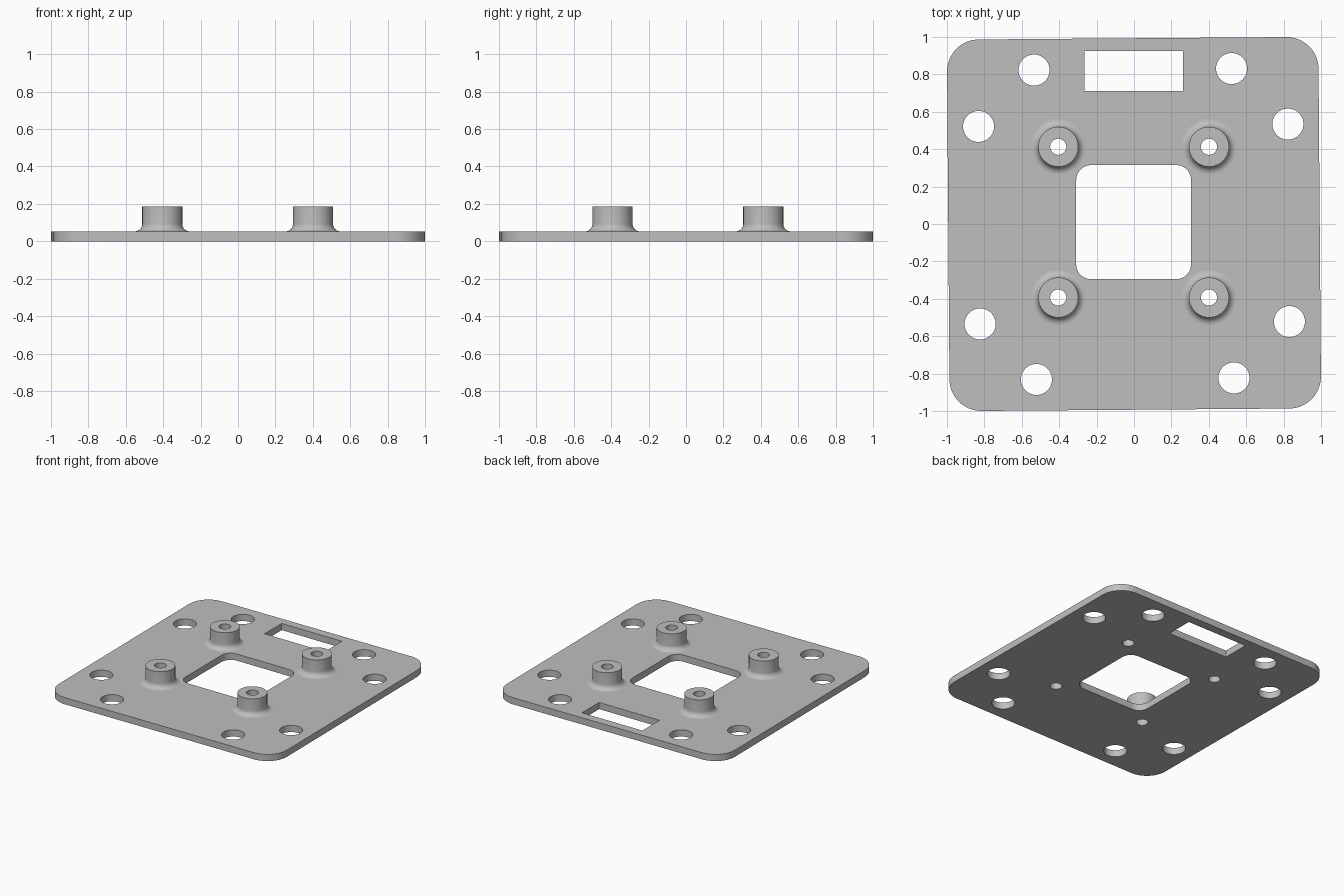
import bpy
import bmesh
from math import sin, cos, pi
from mathutils import Matrix, Vector

THICK = 0.053           # plate thickness
TOP = 0.187             # standoff height
TILT = 0.0078           # outline and bolt holes sit slightly turned
BORE, POST, FILLET = 0.043, 0.107, 0.04
CENTRE = Vector((-0.002, 0.01))   # centre of the window and standoffs
SPACING = 0.403

cube = bpy.data.objects.get("Cube")
if cube:
    bpy.data.objects.remove(cube, do_unlink=True)

grey = bpy.data.materials.new("light_grey")
grey.use_nodes = True
grey.diffuse_color = (0.52, 0.52, 0.52, 1)
grey.node_tree.nodes["Principled BSDF"].inputs["Base Color"].default_value = grey.diffuse_color


def circle(centre, radius, count=64):
    return [Vector((centre[0] + radius * cos(2 * pi * i / count),
                    centre[1] + radius * sin(2 * pi * i / count))) for i in range(count)]


def rectangle(centre, hx, hy, radius=0.0, steps=12):
    """Counter-clockwise rectangle with optional rounded corners."""
    points = []
    for k, (sx, sy) in enumerate([(1, 1), (-1, 1), (-1, -1), (1, -1)]):
        corner = Vector((centre[0] + sx * (hx - radius), centre[1] + sy * (hy - radius)))
        for i in range(steps + 1 if radius else 1):
            angle = (k + i / steps) * pi / 2
            points.append(corner + radius * Vector((cos(angle), sin(angle))))
    return points


def turned(points):
    rotation = Matrix.Rotation(TILT, 2)
    return [rotation @ p for p in points]


def ring(bm, points, z):
    verts = [bm.verts.new((p.x, p.y, z)) for p in points]
    edges = [bm.edges.new((verts[i - 1], verts[i])) for i in range(len(verts))]
    return verts, edges


def loft(bm, a, b):
    for i in range(len(a)):
        bm.faces.new((a[i - 1], a[i], b[i], b[i - 1]))


def cap(bm, edges, direction):
    result = bmesh.ops.triangle_fill(bm, edges=edges, use_beauty=True, normal=(0, 0, direction))
    for face in result["geom"]:
        if isinstance(face, bmesh.types.BMFace):
            face.normal_update()
            if face.normal.z * direction < 0:
                face.normal_flip()


def finish(bm, name):
    mesh = bpy.data.meshes.new(name)
    bm.to_mesh(mesh)
    bm.free()
    mesh.materials.append(grey)
    obj = bpy.data.objects.new(name, mesh)
    bpy.context.collection.objects.link(obj)
    bpy.ops.object.select_all(action='DESELECT')
    obj.select_set(True)
    bpy.context.view_layer.objects.active = obj
    bpy.ops.object.shade_smooth_by_angle(angle=pi / 6)
    return obj


posts = {f"standoff_{row}_{side}": CENTRE + SPACING * Vector((sx, sy))
         for sx, side in ((-1, "right"), (1, "left"))
         for sy, row in ((-1, "front"), (1, "back"))}

# Openings through the plate: centre window, cable slot, eight bolt holes
openings = [rectangle(CENTRE, 0.307, 0.305, 0.08),
            rectangle((-0.001, 0.818), 0.264, 0.107)]
for sx in (-1, 1):
    for sy in (-1, 1):
        for x, y in ((0.528, 0.827), (0.827, 0.528)):
            openings.append(turned(circle((sx * x, sy * y), 0.083)))

# Plate
bm = bmesh.new()
upper, lower = [], []
outline = turned(rectangle((0, 0), 0.993, 0.993, 0.17))
for index, points in enumerate([outline] + openings):
    low, low_edges = ring(bm, points, 0)
    high, high_edges = ring(bm, points, THICK)
    upper += high_edges
    lower += low_edges
    if index == 0:
        loft(bm, low, high)
    else:
        loft(bm, high, low)
for centre in posts.values():
    upper += ring(bm, circle(centre, POST + FILLET), THICK)[1]
    lower += ring(bm, circle(centre, BORE), 0)[1]
cap(bm, upper, 1)
cap(bm, lower, -1)
finish(bm, "mounting_plate")

# Standoffs: filleted foot, straight wall, flat rim, bore through the plate
profile = [(POST + FILLET * (1 - sin(a)), THICK + FILLET * (1 - cos(a)))
           for a in (i * pi / 16 for i in range(9))]
profile += [(POST, TOP), (BORE, TOP), (BORE, 0)]
for name, centre in posts.items():
    bm = bmesh.new()
    rings = [ring(bm, circle(centre, r), z)[0] for r, z in profile]
    for a, b in zip(rings, rings[1:]):
        loft(bm, a, b)
    finish(bm, name)
